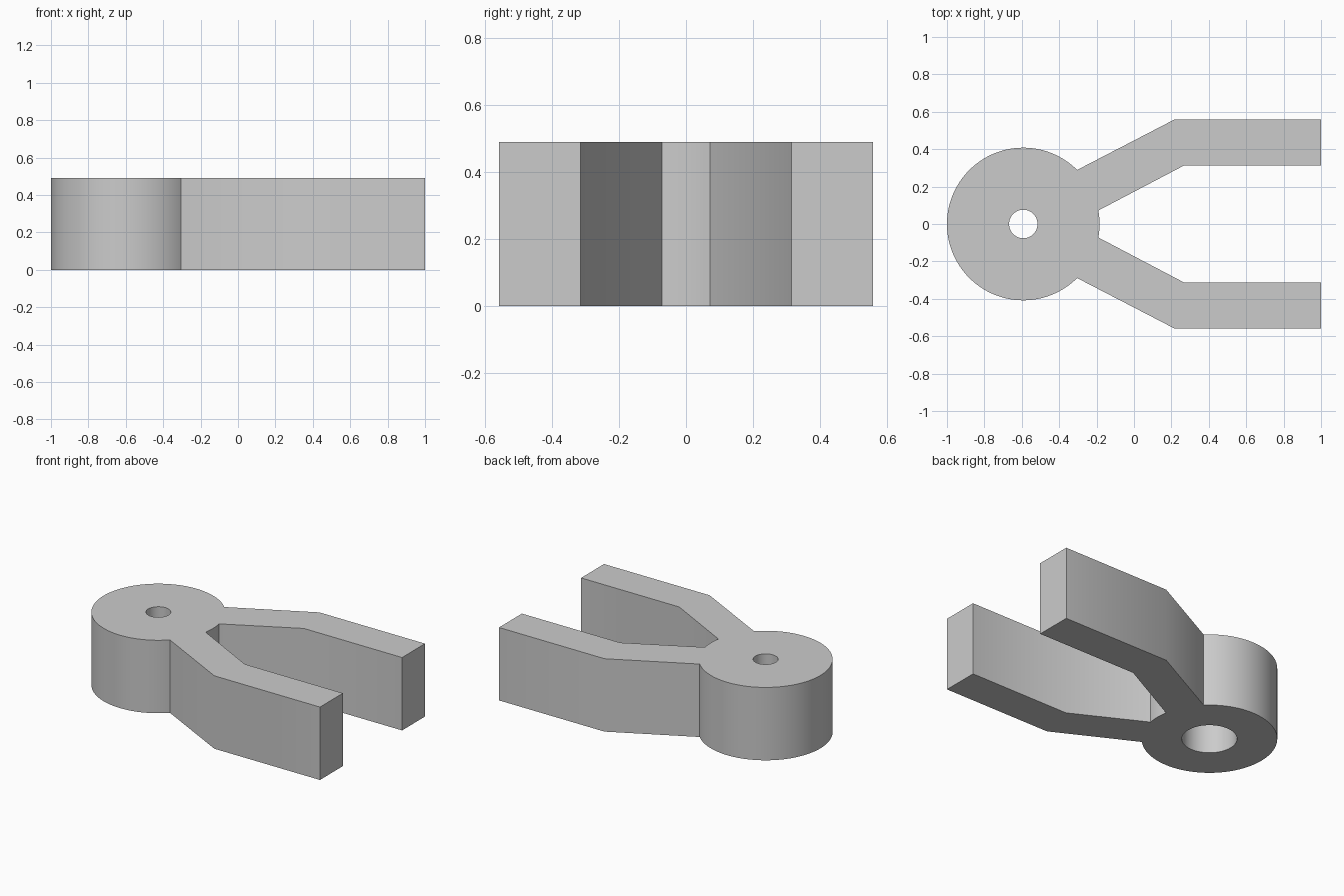
import bpy
import bmesh
from math import cos, sin, radians, pi

if "Cube" in bpy.data.objects:
    bpy.data.objects.remove(bpy.data.objects["Cube"], do_unlink=True)

HEIGHT = 0.49
HUB_X, HUB_R = -0.592, 0.408
HOLE_R, BORE_R, BORE_DEPTH = 0.076, 0.166, 0.29

# Grey material
grey = bpy.data.materials.new("light grey")
grey.use_nodes = True
colour = (0.6, 0.6, 0.6, 1)
grey.diffuse_color = colour
grey.node_tree.nodes["Principled BSDF"].inputs["Base Color"].default_value = colour


def arc(start, end, steps):
    """Points on the hub rim between two angles in degrees."""
    angles = [radians(start + (end - start) * i / steps) for i in range(steps + 1)]
    return [(HUB_X + HUB_R * cos(a), HUB_R * sin(a)) for a in angles]


# Outline: round hub, then one arm on each side with a short rim arc between them
arm = [(0.215, 0.558), (1, 0.558), (1, 0.314), (0.27, 0.314)]
outline = arc(45.1, 314.9, 96)
outline += [(x, -y) for x, y in arm]
outline += arc(-10.2, 10.2, 8)
outline += arm[::-1]

# Extrude the outline into the solid bracket
bm = bmesh.new()
base = bm.faces.new([bm.verts.new((x, y, 0)) for x, y in outline])
top = bmesh.ops.extrude_face_region(bm, geom=[base])["geom"]
bmesh.ops.translate(bm, vec=(0, 0, HEIGHT),
                    verts=[v for v in top if isinstance(v, bmesh.types.BMVert)])
bmesh.ops.recalc_face_normals(bm, faces=bm.faces)
mesh = bpy.data.meshes.new("forked_bracket")
bm.to_mesh(mesh)
bm.free()
mesh.materials.append(grey)
bracket = bpy.data.objects.new("forked_bracket", mesh)
bpy.context.collection.objects.link(bracket)
bpy.context.view_layer.objects.active = bracket
bracket.select_set(True)


def drill(name, radius, bottom, top):
    """Cut a round hole in the hub between two heights."""
    bpy.ops.mesh.primitive_cylinder_add(
        vertices=64, radius=radius, depth=top - bottom,
        location=(HUB_X, 0, (top + bottom) / 2))
    cutter = bpy.context.object
    cutter.name = name
    cutter.hide_render = True
    cutter.data.materials.append(grey)
    cut = bracket.modifiers.new(name, "BOOLEAN")
    cut.operation = "DIFFERENCE"
    cut.solver = "EXACT"
    cut.object = cutter
    bpy.ops.object.select_all(action="DESELECT")
    bracket.select_set(True)
    bpy.context.view_layer.objects.active = bracket
    bpy.ops.object.modifier_apply(modifier=name)
    bpy.data.objects.remove(cutter, do_unlink=True)


# Wide counterbore from below, narrow hole through the top
drill("counterbore", BORE_R, -0.1, BORE_DEPTH)
drill("through_hole", HOLE_R, -0.1, HEIGHT + 0.1)

bpy.ops.object.shade_smooth_by_angle(angle=pi / 6)
